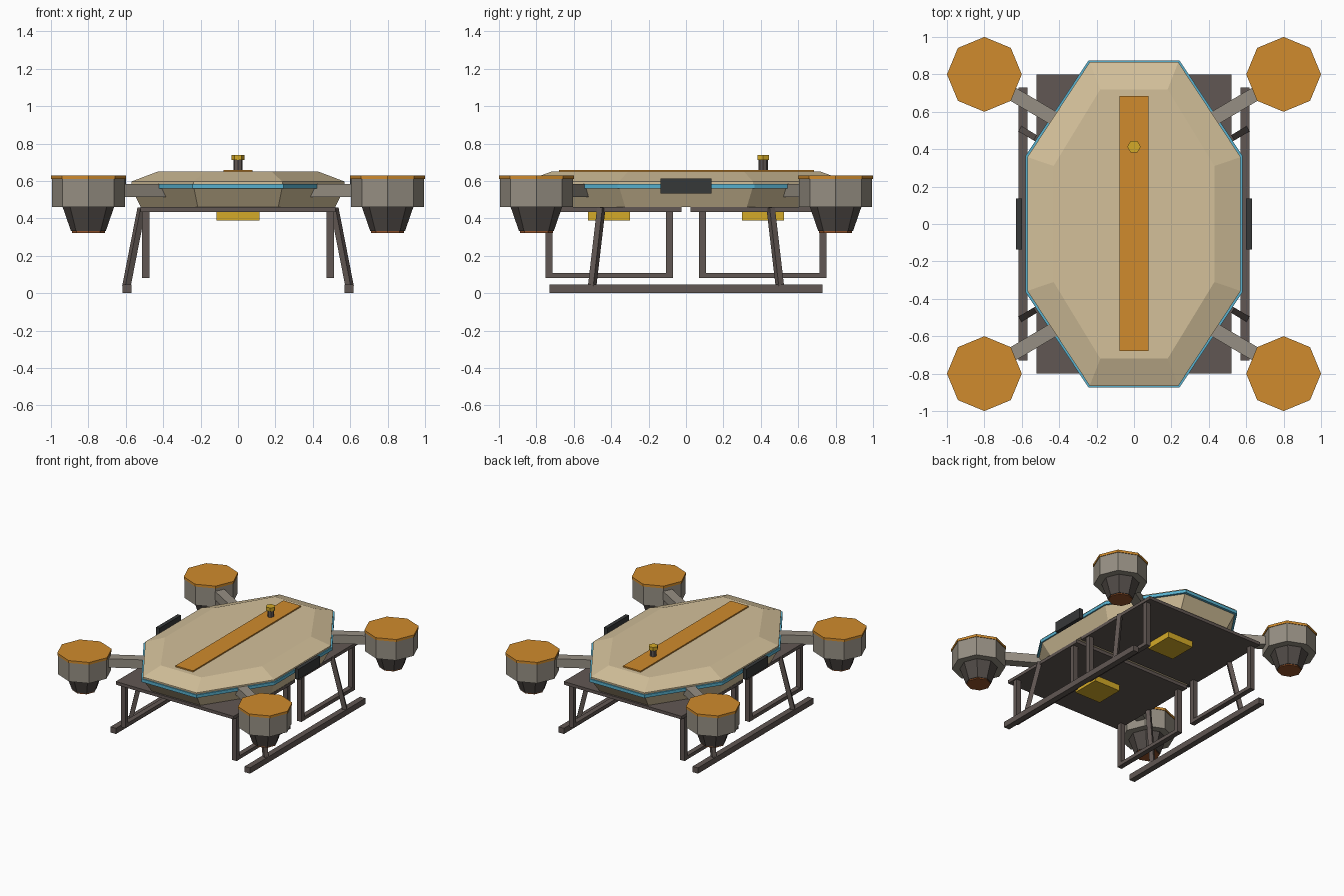
import bpy, bmesh, math
from mathutils import Vector

if "Cube" in bpy.data.objects:
    bpy.data.objects.remove(bpy.data.objects["Cube"])


def mat(name, r, g, b):
    lin = [((c / 255 + 0.055) / 1.055) ** 2.4 for c in (r, g, b)]
    m = bpy.data.materials.new(name)
    m.diffuse_color = (*lin, 1)
    m.use_nodes = True
    m.node_tree.nodes["Principled BSDF"].inputs["Base Color"].default_value = m.diffuse_color
    return m


BEIGE = mat("beige", 211, 192, 154)
ORANGE = mat("orange", 208, 139, 45)
GREY = mat("warm grey", 150, 143, 131)
FRAME = mat("dark brown grey", 97, 87, 83)
CONE = mat("charcoal", 80, 74, 70)
BLACK = mat("black", 54, 56, 57)
BLUE = mat("blue", 88, 176, 205)
YELLOW = mat("yellow", 212, 170, 40)
RUST = mat("rust", 150, 84, 42)


def loft(name, rings, material):
    """Closed solid through rings of matching points."""
    bm = bmesh.new()
    loops = [[bm.verts.new(p) for p in ring] for ring in rings]
    n = len(loops[0])
    for a, b in zip(loops, loops[1:]):
        for i in range(n):
            j = (i + 1) % n
            bm.faces.new((a[i], a[j], b[j], b[i]))
    bm.faces.new(loops[0][::-1])
    bm.faces.new(loops[-1])
    bmesh.ops.recalc_face_normals(bm, faces=bm.faces)
    me = bpy.data.meshes.new(name)
    bm.to_mesh(me)
    bm.free()
    me.materials.append(material)
    ob = bpy.data.objects.new(name, me)
    bpy.context.collection.objects.link(ob)
    return ob


def box(name, x, y, z, material):
    corners = [(x[0], y[0]), (x[1], y[0]), (x[1], y[1]), (x[0], y[1])]
    return loft(name, [[(*c, h) for c in corners] for h in z], material)


def prism(name, cx, cy, sides, levels, material):
    """Regular n-gon column; levels are (radius, z)."""
    angles = [2 * math.pi * i / sides for i in range(sides)]
    return loft(name, [[(cx + r * math.cos(a), cy + r * math.sin(a), z) for a in angles]
                       for r, z in levels], material)


def beam(name, start, end, w, h, material):
    """Rectangular bar between two points."""
    a, b = Vector(start), Vector(end)
    d = (b - a).normalized()
    side = d.cross(Vector((0, 0, 1))).normalized()
    up = side.cross(d)
    offs = [side * (sx * w / 2) + up * (sy * h / 2)
            for sx, sy in ((-1, -1), (1, -1), (1, 1), (-1, 1))]
    return loft(name, [[p + o for o in offs] for p in (a, b)], material)


def octagon(ex, ey, sx, sy, z):
    """Stretched hull outline: end corner (ex, ey), side corner (sx, sy)."""
    q = [(ex, -ey), (sx, -sy), (sx, sy), (ex, ey)]
    return [(x, y, z) for x, y in q + [(-x, -y) for x, y in q]]


# Hull
loft("lower_hull", [octagon(0.215, 0.785, 0.52, 0.325, 0.46),
                    octagon(0.235, 0.855, 0.57, 0.355, 0.56)], BEIGE)
loft("hull_band", [octagon(0.243, 0.875, 0.58, 0.365, 0.56),
                   octagon(0.243, 0.875, 0.58, 0.365, 0.585)], BLUE)
loft("upper_hull", [octagon(0.237, 0.865, 0.57, 0.358, 0.585),
                    octagon(0.237, 0.865, 0.57, 0.358, 0.597),
                    octagon(0.18, 0.72, 0.43, 0.31, 0.65)], BEIGE)

# Top stripe and antenna
box("top_stripe", (-0.078, 0.078), (-0.68, 0.685), (0.645, 0.66), ORANGE)
prism("antenna_post", 0, 0.413, 8, [(0.025, 0.65), (0.025, 0.715)], FRAME)
prism("antenna_cap", 0, 0.413, 6, [(0.036, 0.712), (0.036, 0.74)], YELLOW)

for s in (-1, 1):
    # Belly plates with yellow sensor blocks
    box("belly_plate", (-0.522, 0.522), sorted((s * 0.025, s * 0.8)), (0.435, 0.46), FRAME)
    box("sensor_block", (-0.115, 0.115), sorted((s * 0.30, s * 0.525)), (0.388, 0.44), YELLOW)
    # Side panels and skids
    box("side_panel", sorted((s * 0.60, s * 0.63)), (-0.137, 0.137), (0.532, 0.612), BLACK)
    box("skid", sorted((s * 0.57, s * 0.617)), (-0.73, 0.73), (0, 0.046), FRAME)

    for t in (-1, 1):
        # Slanted skid leg
        beam("skid_leg", (s * 0.515, t * 0.453, 0.455), (s * 0.597, t * 0.502, 0.035),
             0.033, 0.033, FRAME)
        # Hanging side frame
        xs = sorted((s * 0.473, s * 0.513))
        for y0, y1 in ((0.07, 0.107), (0.713, 0.75)):
            box("frame_post", xs, sorted((t * y0, t * y1)), (0.08, 0.44), FRAME)
        box("frame_rail", xs, sorted((t * 0.09, t * 0.73)), (0.081, 0.109), FRAME)
        # Pod arm
        beam("pod_arm", (s * 0.37, t * 0.53, 0.55), (s * 0.72, t * 0.737, 0.55),
             0.075, 0.07, GREY)
        # Thruster pod
        cx, cy = s * 0.8, t * 0.8
        prism("pod_body", cx, cy, 8, [(0.195, 0.46), (0.195, 0.612)], GREY)
        prism("pod_cap", cx, cy, 8, [(0.2, 0.611), (0.2, 0.63)], ORANGE)
        prism("pod_nozzle", cx, cy, 8, [(0.093, 0.332), (0.138, 0.462)], CONE)
        prism("nozzle_cap", cx, cy, 8, [(0.088, 0.323), (0.088, 0.334)], RUST)
